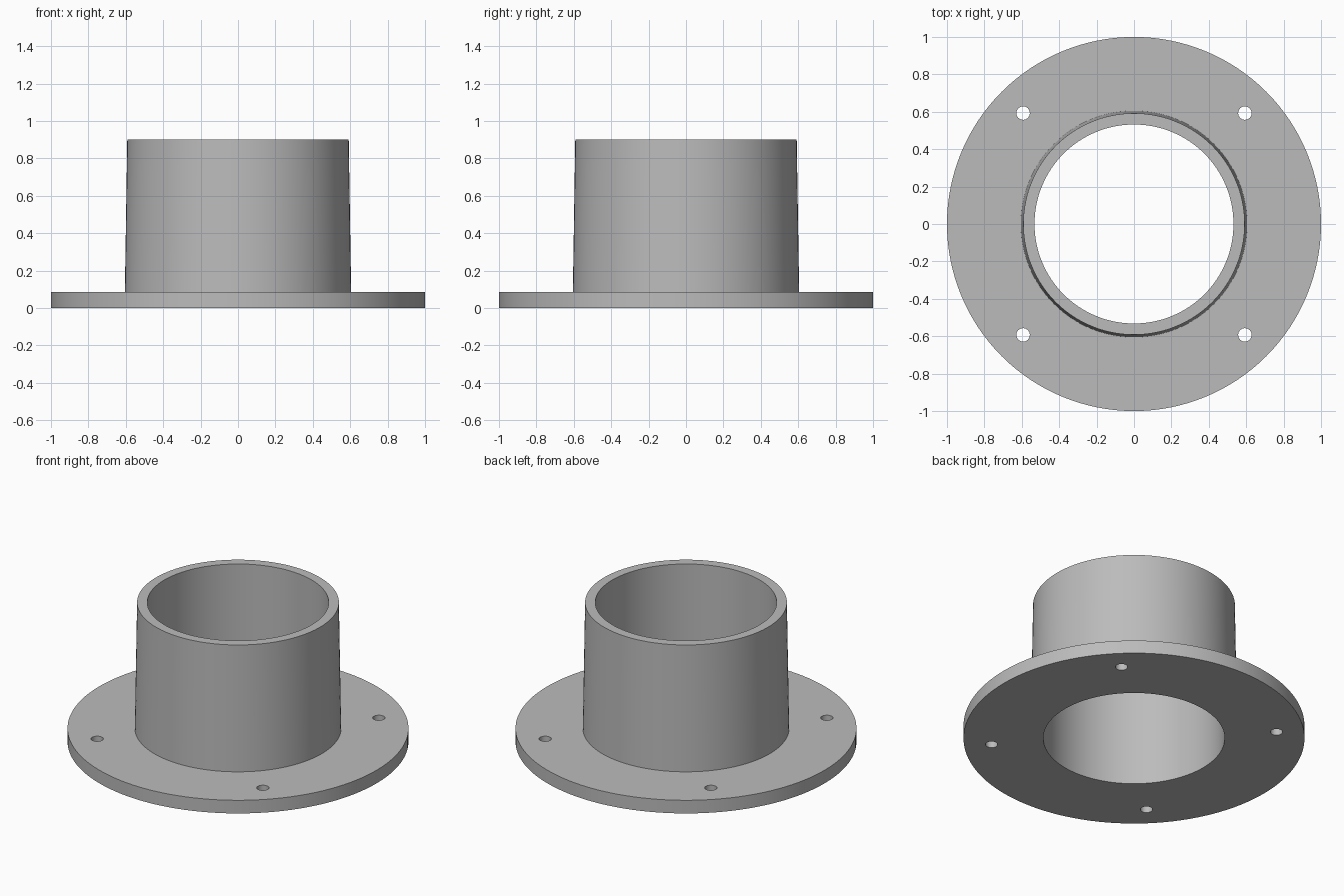
import bpy, bmesh, math
from mathutils import Matrix, Vector

old = bpy.data.objects.get("Cube")
if old:
    bpy.data.objects.remove(old, do_unlink=True)

SEGMENTS = 128
BORE, FLANGE_TOP, HEIGHT = 0.532, 0.085, 0.9
HOLE_OFFSET, HOLE_RADIUS = 0.593, 0.036

grey = bpy.data.materials.new("plain grey")
grey.use_nodes = True
colour = (0.5, 0.5, 0.5, 1)
grey.diffuse_color = colour
grey.node_tree.nodes["Principled BSDF"].inputs["Base Color"].default_value = colour


def add_object(name, bm):
    mesh = bpy.data.meshes.new(name)
    bm.to_mesh(mesh)
    bm.free()
    obj = bpy.data.objects.new(name, mesh)
    bpy.context.collection.objects.link(obj)
    return obj


# Flange and tapered collar, turned from one closed profile
profile = [(BORE, 0), (1, 0), (1, FLANGE_TOP), (0.605, FLANGE_TOP),
           (0.592, HEIGHT), (BORE, HEIGHT)]
bm = bmesh.new()
verts = [bm.verts.new((r, 0, z)) for r, z in profile]
edges = [bm.edges.new((v, verts[(i + 1) % len(verts)])) for i, v in enumerate(verts)]
bmesh.ops.spin(bm, geom=verts + edges, cent=(0, 0, 0), axis=(0, 0, 1),
               angle=math.tau, steps=SEGMENTS, use_merge=True)
bmesh.ops.remove_doubles(bm, verts=bm.verts, dist=1e-5)
bmesh.ops.recalc_face_normals(bm, faces=bm.faces)
flange = add_object("flanged_collar", bm)
flange.data.materials.append(grey)

# Four bolt holes
bm = bmesh.new()
for sx in (-1, 1):
    for sy in (-1, 1):
        place = Matrix.Translation(Vector((sx * HOLE_OFFSET, sy * HOLE_OFFSET, 0)))
        bmesh.ops.create_cone(bm, cap_ends=True, segments=32, radius1=HOLE_RADIUS,
                              radius2=HOLE_RADIUS, depth=0.4, matrix=place)
cutter = add_object("bolt_hole_cutter", bm)
cutter.data.materials.append(grey)
cutter.hide_render = True

holes = flange.modifiers.new("bolt holes", 'BOOLEAN')
holes.operation = 'DIFFERENCE'
holes.solver = 'EXACT'
holes.object = cutter

# Apply the cut, drop the cutter and smooth the round walls
bpy.ops.object.select_all(action='DESELECT')
flange.select_set(True)
bpy.context.view_layer.objects.active = flange
bpy.ops.object.modifier_apply(modifier=holes.name)
bpy.data.objects.remove(cutter, do_unlink=True)
bpy.ops.object.shade_smooth_by_angle(angle=math.radians(30))
